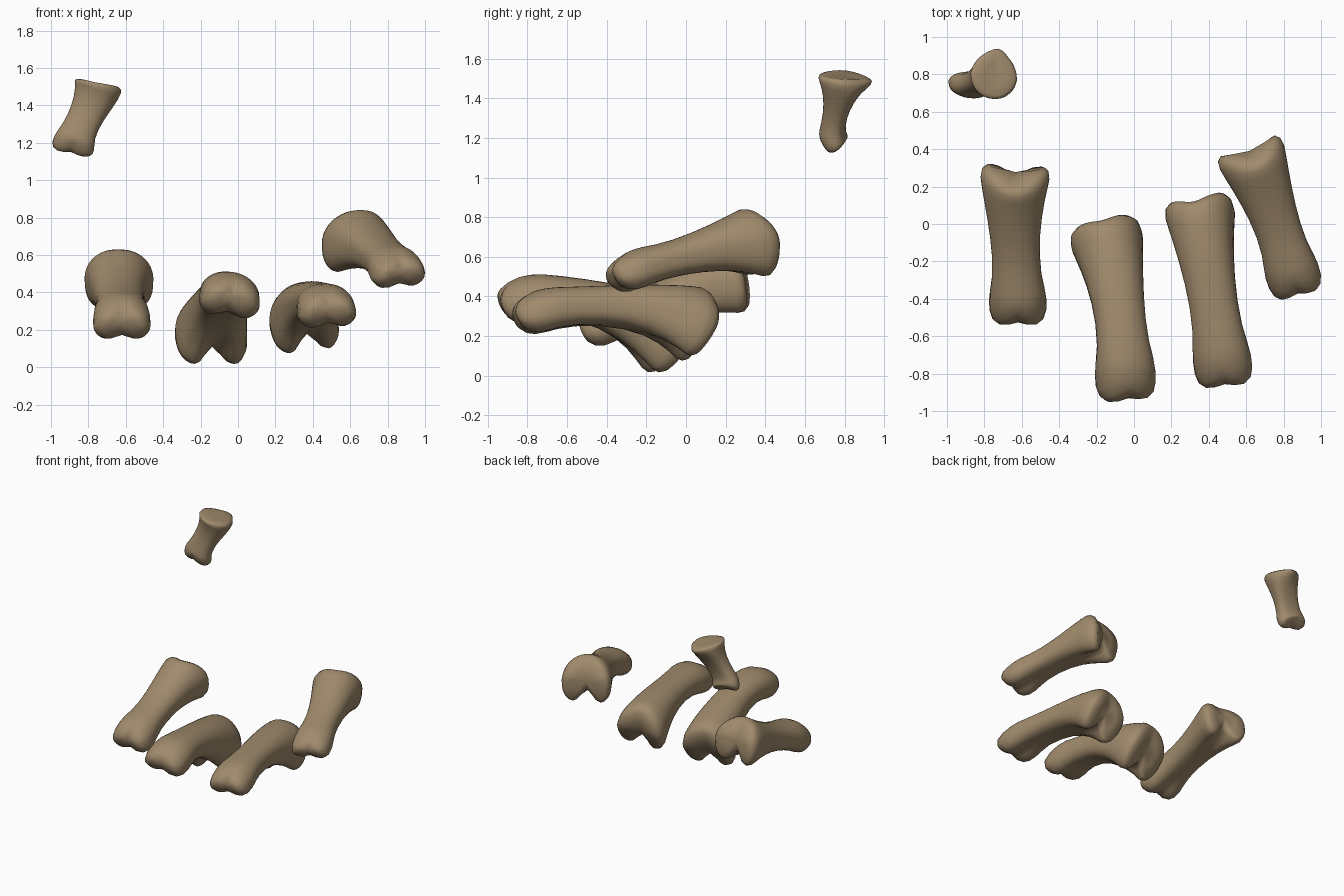
import bpy, bmesh, math
from mathutils import Vector

if "Cube" in bpy.data.objects:
    bpy.data.objects.remove(bpy.data.objects["Cube"])

bone_mat = bpy.data.materials.new("aged_bone")
bone_mat.diffuse_color = (0.35, 0.255, 0.15, 1)
bone_mat.use_nodes = True
bone_mat.node_tree.nodes["Principled BSDF"].inputs["Base Color"].default_value = bone_mat.diffuse_color

SEG = 40
# t along axis, width, height, palmar notch, ring scale  (distal head -> proximal base)
RINGS = [
    (0.00, 0.150, 0.110, 0.15, 0.45), (0.005, 0.150, 0.115, 0.20, 0.75),
    (0.03, 0.154, 0.120, 0.25, 0.93), (0.08, 0.157, 0.125, 0.30, 1.0),
    (0.15, 0.157, 0.122, 0.27, 1.0), (0.22, 0.147, 0.112, 0.16, 1.0),
    (0.32, 0.132, 0.102, 0.05, 1.0), (0.45, 0.128, 0.100, 0.0, 1.0),
    (0.58, 0.134, 0.108, 0.0, 1.0), (0.70, 0.146, 0.124, 0.07, 1.0),
    (0.80, 0.160, 0.142, 0.22, 1.0), (0.88, 0.174, 0.158, 0.42, 1.0),
    (0.94, 0.184, 0.168, 0.56, 1.0), (0.98, 0.184, 0.168, 0.64, 0.97),
    (1.00, 0.180, 0.165, 0.64, 0.86), (0.99, 0.175, 0.16, 0.55, 0.5),
]


def bezier(p, t):
    s = 1 - t
    pos = p[0]*s**3 + p[1]*3*s*s*t + p[2]*3*s*t*t + p[3]*t**3
    tan = (p[1]-p[0])*s*s + (p[2]-p[1])*2*s*t + (p[3]-p[2])*t*t
    return pos, tan.normalized()


def make_bone(name, pts, up=(0, 0, 1), size=(1, 1), head=(1, 1), roll=(0, 0),
              groove=0.015, dome=1.0, cleft=1.0):
    """Loft a toe bone along a curve; size scales the base, head scales the far end."""
    pts = [Vector(p) for p in pts]
    bm = bmesh.new()
    loops = []
    for t, w, h, notch, sc in RINGS:
        pos, tan = bezier(pts, t)
        side = tan.cross(Vector(up)).normalized()
        top = side.cross(tan).normalized()
        r = math.radians(roll[0]*(1-t) + roll[1]*t)
        side, top = (side*math.cos(r) + top*math.sin(r),
                     top*math.cos(r) - side*math.sin(r))
        w *= head[0]*(1-t) + size[0]*t
        h *= head[1]*(1-t) + size[1]*t
        near, far = max(0, 1-t/0.25), max(0, (t-0.7)/0.3)**2
        ring = []
        for i in range(SEG):
            a = 2*math.pi*i/SEG
            c, s = math.cos(a), math.sin(a)
            power = 0.92 if s > 0 else 0.7
            x = math.copysign(abs(c)**power, c)
            y = math.copysign(abs(s)**power, s)
            mid = math.exp(-(x*sc/0.36)**2)
            # knuckle groove and slanted faces on the far end
            push = near*(groove*mid + 0.05*(y*sc)**2)
            # domed, cleft base
            push -= dome*far*((0.09 if s > 0 else 0.035)*(y*sc)**2
                              + (0.015 if s > 0 else 0.035)*mid - 0.035)
            # head is narrower on top than underneath
            x *= 1 - 0.28*near*max(0, y+0.4)
            if s < 0:
                if cleft < 0:
                    x *= 1 + 1.6*cleft*abs(s)*far
                y *= 1 + 0.13*max(far, near)
                y += cleft*notch*math.exp(-(x/0.36)**2)*abs(s)
            else:
                x *= 1 - 0.12*s*far
                y *= 1 - 0.25*near
            ring.append(bm.verts.new(pos + side*(x*w*sc) + top*(y*h*sc) + tan*push))
        loops.append(ring)
    for a, b in zip(loops, loops[1:]):
        for i in range(SEG):
            j = (i+1) % SEG
            bm.faces.new((a[i], a[j], b[j], b[i]))
    # close both ends with fans
    for ring in (loops[0], loops[-1]):
        c = bm.verts.new(sum((v.co for v in ring), Vector())/SEG)
        for i in range(SEG):
            bm.faces.new((ring[i], ring[(i+1) % SEG], c))
    bmesh.ops.recalc_face_normals(bm, faces=bm.faces)
    me = bpy.data.meshes.new(name)
    bm.to_mesh(me)
    bm.free()
    for f in me.polygons:
        f.use_smooth = True
    me.materials.append(bone_mat)
    ob = bpy.data.objects.new(name, me)
    bpy.context.collection.objects.link(ob)


# four main toe bones
make_bone("outer_left_toe_bone",
          [(-0.62, -0.54, 0.25), (-0.62, -0.25, 0.31), (-0.65, 0.0, 0.43), (-0.635, 0.27, 0.485)])
make_bone("inner_left_toe_bone",
          [(-0.03, -0.945, 0.38), (-0.06, -0.6, 0.435), (-0.085, -0.33, 0.37), (-0.155, -0.045, 0.165)],
          size=(1.05, 1.2), head=(1.06, 0.98), roll=(-8, 0), dome=0.8)
make_bone("inner_right_toe_bone",
          [(0.487, -0.87, 0.315), (0.45, -0.55, 0.36), (0.385, -0.2, 0.395), (0.345, 0.09, 0.235)],
          size=(1.0, 1.1), head=(1.02, 0.92), roll=(3, 8))
make_bone("outer_right_toe_bone",
          [(0.88, -0.385, 0.515), (0.80, -0.1, 0.565), (0.73, 0.1, 0.66), (0.62, 0.385, 0.675)],
          size=(1, 1.04), head=(0.94, 0.84), roll=(5, -2))
# small raised dewclaw bone
make_bone("dewclaw_bone",
          [(-0.895, 0.73, 1.14), (-0.865, 0.73, 1.27), (-0.77, 0.78, 1.40), (-0.745, 0.79, 1.515)],
          up=(0, -1, 0.15), size=(0.70, 0.72), head=(0.74, 0.55), groove=0.01,
          roll=(0, 8), dome=0.1, cleft=-0.28)
